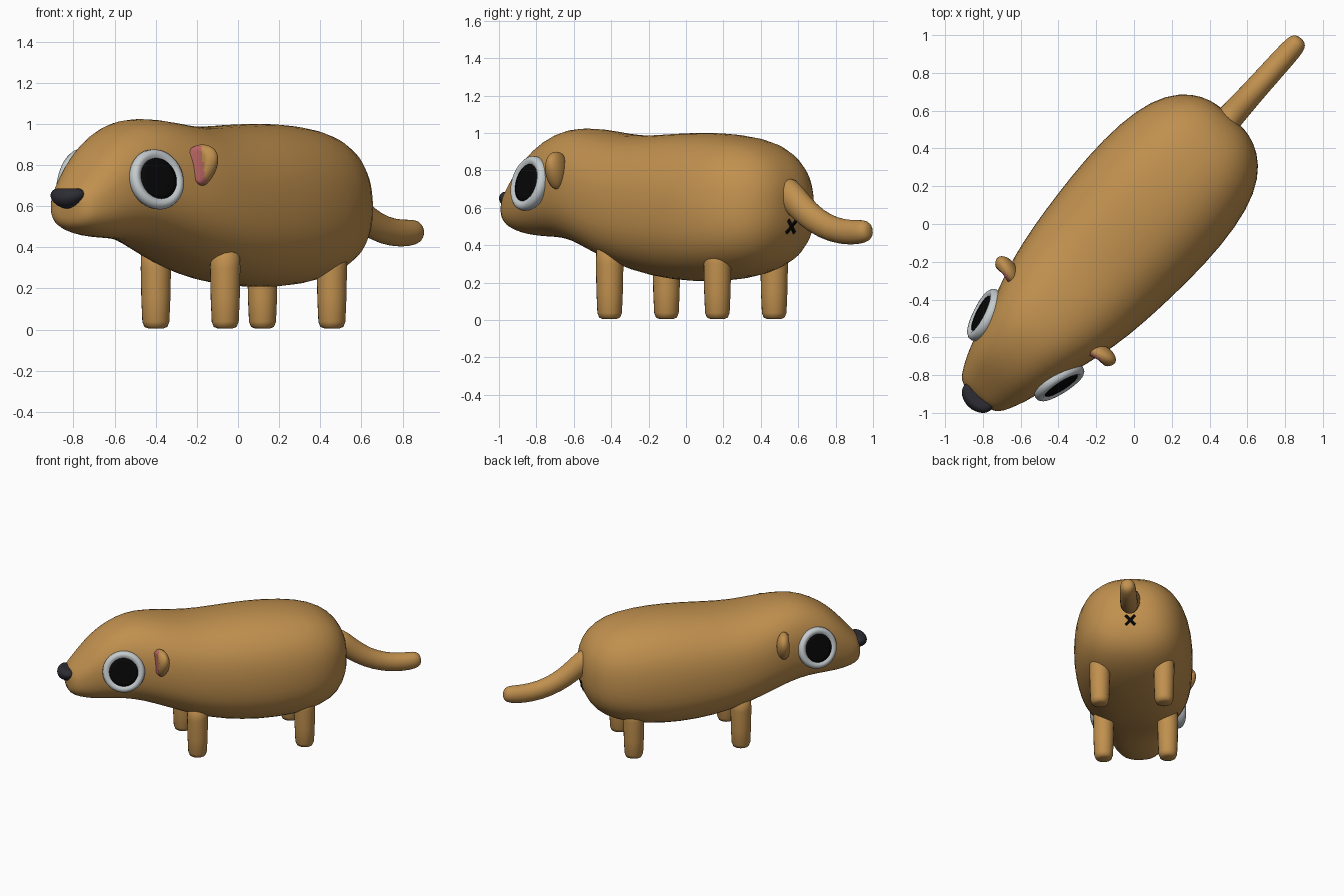
import bpy, bmesh, math
from mathutils import Vector, Matrix

if "Cube" in bpy.data.objects:
    bpy.data.objects.remove(bpy.data.objects["Cube"], do_unlink=True)

# The animal is modelled along local x (head at -x), then turned on the spot.
TURN = math.radians(48)


def material(name, color):
    m = bpy.data.materials.new(name)
    m.use_nodes = True
    m.diffuse_color = (*color, 1)
    bsdf = m.node_tree.nodes["Principled BSDF"]
    bsdf.inputs["Base Color"].default_value = (*color, 1)
    bsdf.inputs["Roughness"].default_value = 0.7
    return m


TAN = material("tan fur", (0.53, 0.28, 0.077))
WHITE = material("eye white", (0.56, 0.60, 0.62))
BLACK = material("black", (0.002, 0.002, 0.002))
SLATE = material("dark slate nose", (0.025, 0.025, 0.034))
PINK = material("inner ear pink", (0.50, 0.14, 0.13))


def finish(name, bm, *mats, subdivide=0):
    bmesh.ops.recalc_face_normals(bm, faces=bm.faces)
    mesh = bpy.data.meshes.new(name)
    bm.to_mesh(mesh)
    bm.free()
    for m in mats:
        mesh.materials.append(m)
    mesh.shade_smooth()
    ob = bpy.data.objects.new(name, mesh)
    bpy.context.collection.objects.link(ob)
    ob.rotation_euler.z = TURN
    if subdivide:
        mod = ob.modifiers.new("smooth", "SUBSURF")
        mod.levels = mod.render_levels = subdivide
    return ob


def loft(bm, rings):
    """Skin a list of point rings and close both ends."""
    loops = [[bm.verts.new(p) for p in r] for r in rings]
    n = len(loops[0])
    for a, b in zip(loops, loops[1:]):
        for i in range(n):
            j = (i + 1) % n
            bm.faces.new((a[i], a[j], b[j], b[i]))
    bm.faces.new(loops[0])
    bm.faces.new(loops[-1])


def lathe(profile, sides, matrix):
    """Turn (radius, height) pairs around local z."""
    bm = bmesh.new()
    angles = [math.tau * i / sides for i in range(sides)]
    loft(bm, [[matrix @ Vector((r * math.cos(a), r * math.sin(a), h)) for a in angles]
              for r, h in profile])
    return bm


def ball(size):
    bm = bmesh.new()
    bmesh.ops.create_uvsphere(bm, u_segments=32, v_segments=20, radius=1)
    bmesh.ops.scale(bm, vec=size, verts=bm.verts)
    return bm


# Body and head: position, half width, underside, top
stations = [
    (-1.245, .07, .54, .655), (-1.23, .128, .50, .69), (-1.17, .165, .472, .755),
    (-1.08, .205, .452, .86), (-.98, .235, .445, .945), (-.85, .27, .44, 1.01),
    (-.72, .31, .415, 1.033), (-.55, .36, .355, 1.015), (-.36, .39, .28, .985),
    (-.15, .41, .225, .993), (.1, .425, .20, 1.008), (.35, .415, .21, .998),
    (.55, .37, .255, .963), (.68, .285, .325, .885), (.745, .185, .44, .79),
    (.768, .09, .53, .70)]


def soft(v):
    return math.copysign(abs(v) ** 0.83, v)


def section(s, w, low, top):
    mid = low + 0.46 * (top - low)
    pts = []
    for i in range(28):
        a = math.tau * i / 28
        up = soft(math.sin(a))
        pts.append((s, w * soft(math.cos(a)), mid + up * (top - mid if up > 0 else mid - low)))
    return pts


bm = bmesh.new()
loft(bm, [section(*s) for s in stations])
finish("body", bm, TAN, subdivide=1)

# Nose: flat and wide on top, narrowing downwards
bm = ball((.07, .11, .055))
for v in bm.verts:
    v.co.y *= 0.85 + 4 * v.co.z
    v.co.z = min(v.co.z, .042)
    v.co += Vector((-1.235, 0, .643))
finish("nose", bm, SLATE)

# Tail: tapered tube swept along a drooping curve
path = [(.68, .72), (.76, .66), (.83, .60), (.93, .53), (1.06, .48), (1.19, .466),
        (1.28, .474), (1.31, .478), (1.322, .479)]
radii = [.084, .081, .077, .073, .07, .068, .064, .048, .02]
rings = []
for k, ((s, z), r) in enumerate(zip(path, radii)):
    a, b = path[max(k - 1, 0)], path[min(k + 1, len(path) - 1)]
    t = Vector((b[0] - a[0], 0, b[1] - a[1])).normalized()
    side, up = Vector((0, 1, 0)), Vector((-t.z, 0, t.x))
    rings.append([Vector((s, 0, z)) + r * (0.9 * side * math.cos(q) + up * math.sin(q))
                  for q in [math.tau * i / 16 for i in range(16)]])
bm = bmesh.new()
loft(bm, rings)
finish("tail", bm, TAN, subdivide=1)

# Crossed mark under the tail
bm = bmesh.new()
for sign in (1, -1):
    m = (Matrix.Translation((.757, 0, .50)) @ Matrix.Rotation(.22, 4, "Y")
         @ Matrix.Rotation(sign * .75, 4, "X") @ Matrix.Diagonal((.009, .018, .095, 1)))
    bmesh.ops.create_cube(bm, size=1, matrix=m)
finish("tail_mark", bm, BLACK)

LEG = [(.035, .005), (.056, .013), (.066, .038), (.071, .15), (.074, .3), (.07, .42)]
EYE = [(.125, -.045), (.145, -.02), (.15, 0), (.146, .018), (.133, .03), (.118, .031),
       (.106, .024), (.096, .018)]
PUPIL = [(.102, .014), (.102, .022), (.08, .0235)]

for label, y in (("right", 1), ("left", -1)):

    # Legs: straight posts with rounded feet
    for end, x in (("front", -.345), ("back", .43)):
        bm = lathe(LEG, 20, Matrix.Translation((x, y * .227, 0)))
        finish(f"{end}_{label}_leg", bm, TAN)

    # Eyes: rounded rims around a dark disc, leaning in at the top
    place = (Matrix.Translation((-.888, y * .266, .73)) @ Matrix.Rotation(y * .27, 4, "Z")
             @ Matrix.Rotation(y * (.24 - math.pi / 2), 4, "X"))
    finish(f"{label}_eye", lathe(EYE, 36, place), WHITE)
    finish(f"{label}_pupil", lathe(PUPIL, 36, place), BLACK)

    # Ears: small teardrops, pink on the inner part of the hollow front
    bm = ball((.052, .08, .10))
    for f in bm.faces:
        c = f.calc_center_median()
        f.material_index = int(c.x < -.015 and y * c.y < .028 - .25 * c.z)
    for v in bm.verts:
        v.co.x = max(v.co.x, -.03 - .25 * max(y * v.co.y, 0))
        v.co.y *= 1 + 3.5 * v.co.z
    bm.transform(Matrix.Translation((-.632, y * .335, .80)) @ Matrix.Rotation(-y * .25, 4, "Z"))
    finish(f"{label}_ear", bm, TAN, PINK)
